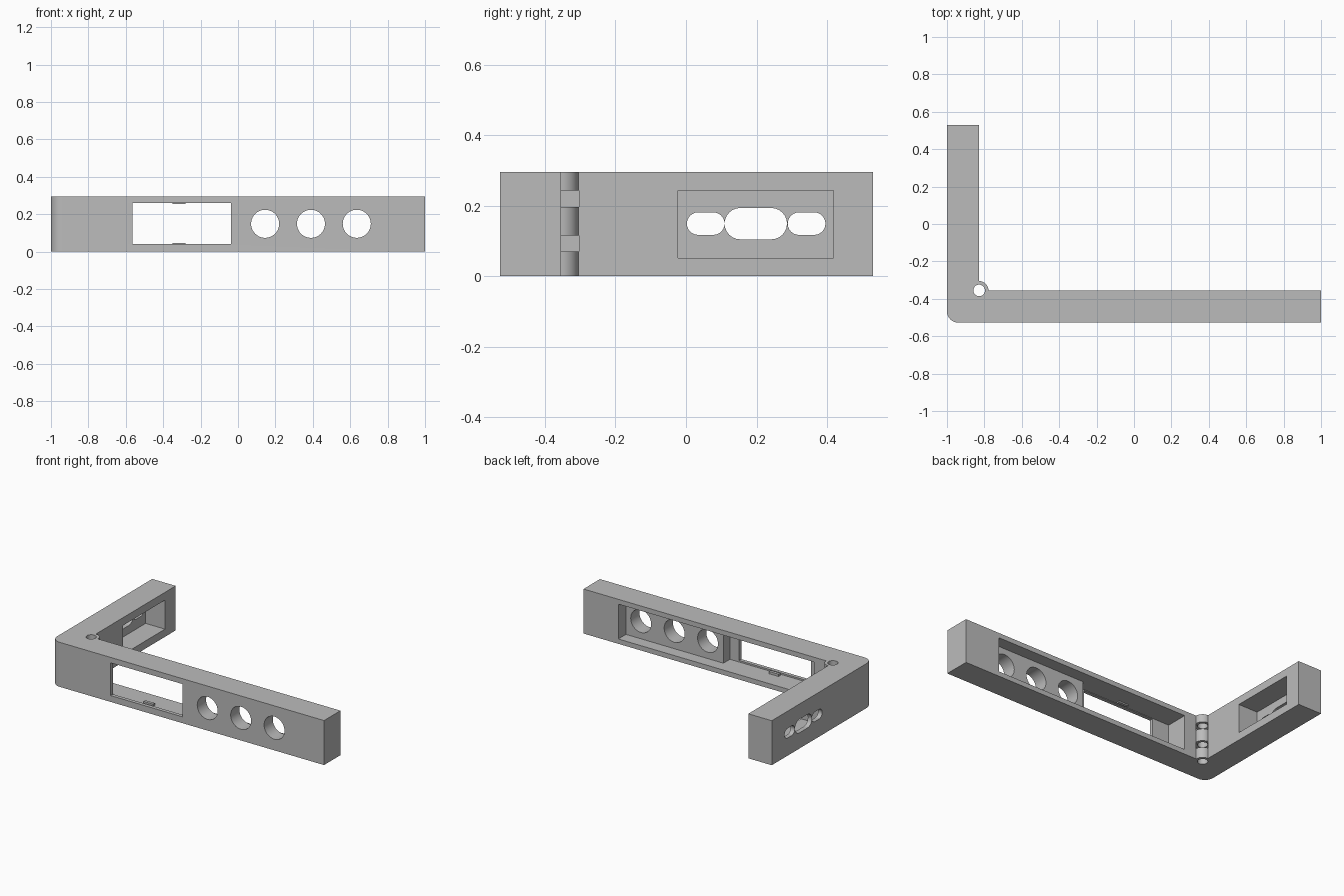
import bpy, bmesh, math

old = bpy.data.objects.get("Cube")
if old:
    bpy.data.objects.remove(old, do_unlink=True)

grey = bpy.data.materials.new("plain grey")
grey.use_nodes = True
colour = (0.5, 0.5, 0.5, 1)
grey.diffuse_color = colour
grey.node_tree.nodes["Principled BSDF"].inputs["Base Color"].default_value = colour

HEIGHT = 0.295
MID = HEIGHT / 2
INNER_X, INNER_Y = -0.828, -0.355      # inner corner, also the hinge axis
FRONT, BACK = -0.527, 0.53


def arc(cx, cy, r, start, end, steps=12):
    angles = [math.radians(start + (end - start) * i / steps) for i in range(steps + 1)]
    return [(cx + r * math.cos(a), cy + r * math.sin(a)) for a in angles]


def prism(name, outline, low, high, axis="z"):
    """Extrude a 2D outline along an axis."""
    place = {"x": lambda u, v, w: (w, u, v),
             "y": lambda u, v, w: (u, w, v),
             "z": lambda u, v, w: (u, v, w)}[axis]
    bm = bmesh.new()
    base = bm.faces.new([bm.verts.new(place(u, v, low)) for u, v in outline])
    moved = bmesh.ops.extrude_face_region(bm, geom=[base])["geom"]
    bmesh.ops.translate(bm, vec=place(0, 0, high - low),
                        verts=[g for g in moved if isinstance(g, bmesh.types.BMVert)])
    bmesh.ops.recalc_face_normals(bm, faces=bm.faces)
    mesh = bpy.data.meshes.new(name)
    bm.to_mesh(mesh)
    bm.free()
    mesh.materials.append(grey)
    obj = bpy.data.objects.new(name, mesh)
    bpy.context.collection.objects.link(obj)
    return obj


def box(name, x, y, z):
    return prism(name, [(x[0], y[0]), (x[1], y[0]), (x[1], y[1]), (x[0], y[1])], *z)


def slot(name, centre, width, height):
    """Rounded slot through the short arm."""
    r = height / 2
    reach = width / 2 - r
    outline = arc(centre + reach, 0.149, r, -90, 90) + arc(centre - reach, 0.149, r, 90, 270)
    return prism(name, outline, -1.1, -0.9, "x")


def combine(target, tool, operation):
    mod = target.modifiers.new(tool.name, "BOOLEAN")
    mod.operation = operation
    mod.solver = "EXACT"
    mod.object = tool
    bpy.context.view_layer.objects.active = target
    bpy.ops.object.modifier_apply(modifier=mod.name)
    bpy.data.objects.remove(tool, do_unlink=True)


# L-shaped body with a rounded outer corner
r = 0.06
body = prism("angled_frame", arc(-1 + r, FRONT + r, r, 180, 270) + [
    (1, FRONT), (1, INNER_Y), (INNER_X, INNER_Y), (INNER_X, BACK), (-1, BACK)], 0, HEIGHT)

# Hinge barrel, its knuckle gaps and the pin hole
barrel = arc(INNER_X, INNER_Y, 0.05, 0, 360, 48)[:-1]
combine(body, prism("hinge_barrel", barrel, 0, HEIGHT), "UNION")
for low, high in ((0.07, 0.115), (0.196, 0.243)):
    combine(body, box("knuckle_gap", (INNER_X - 0.05, INNER_X + 0.051),
                      (INNER_Y - 0.05, INNER_Y + 0.051), (low, high)), "DIFFERENCE")
pin = arc(INNER_X, INNER_Y, 0.031, 0, 360, 32)[:-1]
combine(body, prism("pin_hole", pin, -0.1, 0.4), "DIFFERENCE")

# Long arm: shallow and deep pockets, window, three round holes
long_z = (0.032, 0.263)
cutters = [
    box("shallow_pocket", (0, 0.745), (-0.435, -0.3), long_z),
    box("deep_pocket", (-0.69, 0.03), (-0.503, -0.3), long_z),
    box("window", (-0.565, -0.037), (-0.7, -0.45), (0.042, 0.259)),
]
for x in (0.145, 0.39, 0.635):
    ring = arc(x, 0.149, 0.075, 0, 360, 48)[:-1]
    cutters.append(prism("round_hole", ring, -0.7, -0.4, "y"))

# Short arm: pocket and three slots
cutters.append(box("short_pocket", (-0.97, -0.7), (-0.022, 0.418), (0.051, 0.243)))
cutters += [slot("side_slot", 0.056, 0.107, 0.064), slot("centre_slot", 0.198, 0.177, 0.089),
            slot("side_slot", 0.342, 0.107, 0.064)]
for cutter in cutters:
    combine(body, cutter, "DIFFERENCE")

# Small retaining tabs above and below the window
for low, high in ((0.02, 0.047), (0.254, 0.275)):
    combine(body, box("tab", (-0.35, -0.28), (-0.49, -0.47), (low, high)), "UNION")

bpy.ops.object.select_all(action="DESELECT")
body.select_set(True)
bpy.context.view_layer.objects.active = body
bpy.ops.object.shade_smooth_by_angle(angle=math.radians(30))
